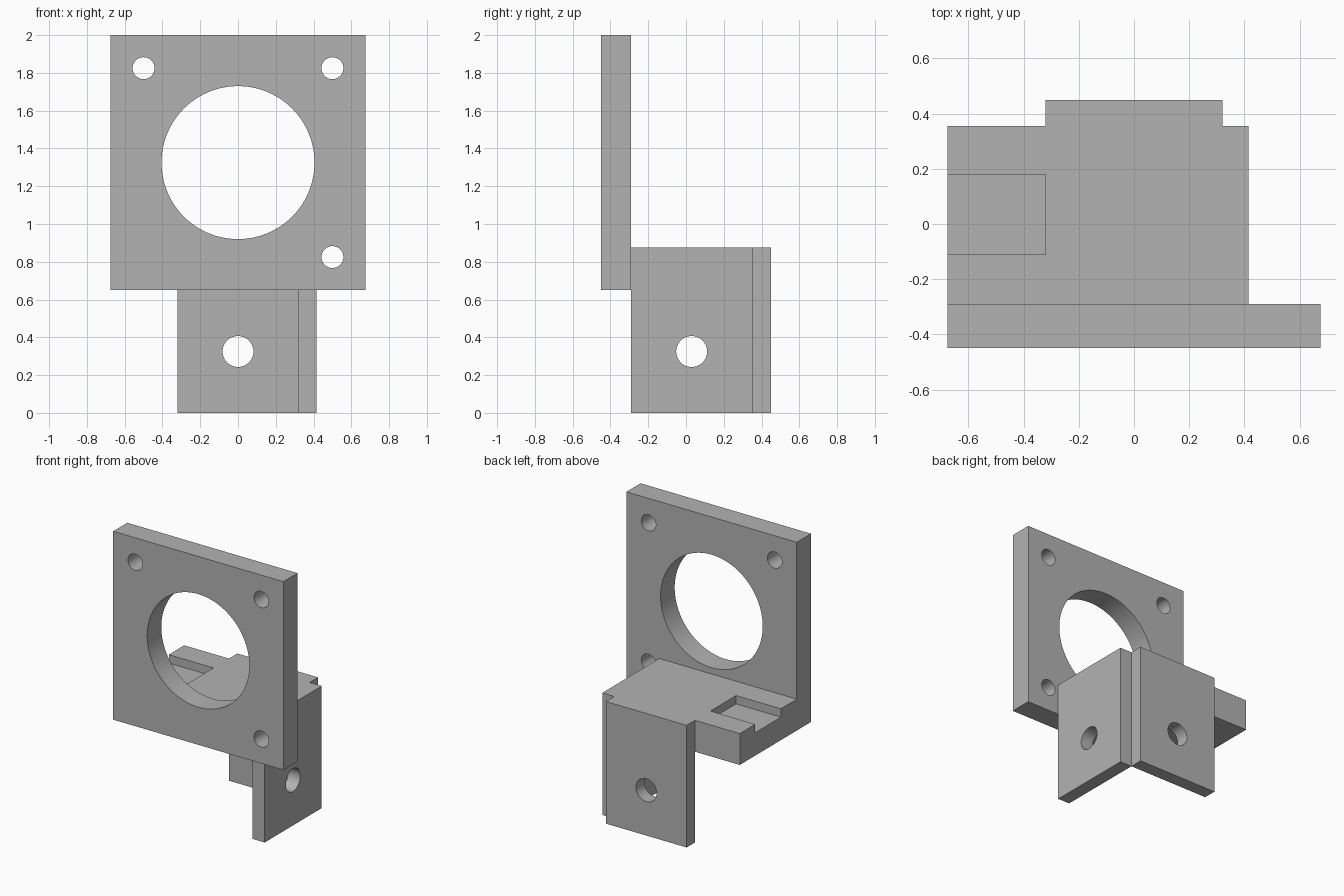
import bpy
from math import pi

if "Cube" in bpy.data.objects:
    bpy.data.objects.remove(bpy.data.objects["Cube"], do_unlink=True)

# One plain grey for the whole bracket
grey = bpy.data.materials.new("plain grey")
grey.use_nodes = True
grey.diffuse_color = (0.45, 0.45, 0.45, 1)
grey.node_tree.nodes["Principled BSDF"].inputs["Base Color"].default_value = (0.45, 0.45, 0.45, 1)


def box(name, x, y, z):
    """Box spanning the given (low, high) ranges."""
    spans = (x, y, z)
    bpy.ops.mesh.primitive_cube_add(size=1, location=[(a + b) / 2 for a, b in spans])
    obj = bpy.context.object
    obj.name = name
    obj.scale = [b - a for a, b in spans]
    bpy.ops.object.transform_apply(location=False, rotation=False, scale=True)
    obj.data.materials.append(grey)
    return obj


def drill(axis, centre, radius, sides=48):
    """Round cutter along the x or y axis."""
    turn = (0, pi / 2, 0) if axis == "x" else (pi / 2, 0, 0)
    bpy.ops.mesh.primitive_cylinder_add(vertices=sides, radius=radius, depth=0.4,
                                        location=centre, rotation=turn)
    cutter = bpy.context.object
    cutter.data.materials.append(grey)
    return cutter


def cut(obj, cutters):
    """Subtract the cutters, then remove them."""
    bpy.ops.object.select_all(action="DESELECT")
    obj.select_set(True)
    bpy.context.view_layer.objects.active = obj
    for cutter in cutters:
        cutter.hide_render = True
        mod = obj.modifiers.new("cut", "BOOLEAN")
        mod.operation = "DIFFERENCE"
        mod.solver = "EXACT"
        mod.object = cutter
        bpy.ops.object.modifier_apply(modifier=mod.name)
        bpy.data.objects.remove(cutter, do_unlink=True)
    bpy.ops.object.shade_smooth_by_angle(angle=pi / 6)


front, inner, back = -0.45, -0.29, 0.355
top, shelf_base = 0.875, 0.65

# Upright plate with the large opening and three screw holes
plate = box("front_plate", (-0.675, 0.675), (front, inner), (shelf_base, 2))
screws = [(-0.5, 1.825), (0.5, 1.825), (0.5, 0.825)]
cut(plate, [drill("y", (0, -0.37, 1.325), 0.405, 96)]
    + [drill("y", (x, -0.37, z), 0.058) for x, z in screws])

# Shelf with a shallow recess open at its end
shelf = box("shelf", (-0.675, 0.32), (inner, back), (shelf_base, top))
cut(shelf, [box("recess_cutter", (-0.8, -0.32), (-0.11, 0.18), (top - 0.06, 1))])

# Two mounting legs meeting at a notched corner
side_leg = box("side_leg", (0.32, 0.415), (inner, back), (0, top))
cut(side_leg, [drill("x", (0.37, 0.03, 0.325), 0.082)])

back_leg = box("back_leg", (-0.32, 0.32), (back, 0.45), (0, top))
cut(back_leg, [drill("y", (0, 0.4, 0.325), 0.082)])
